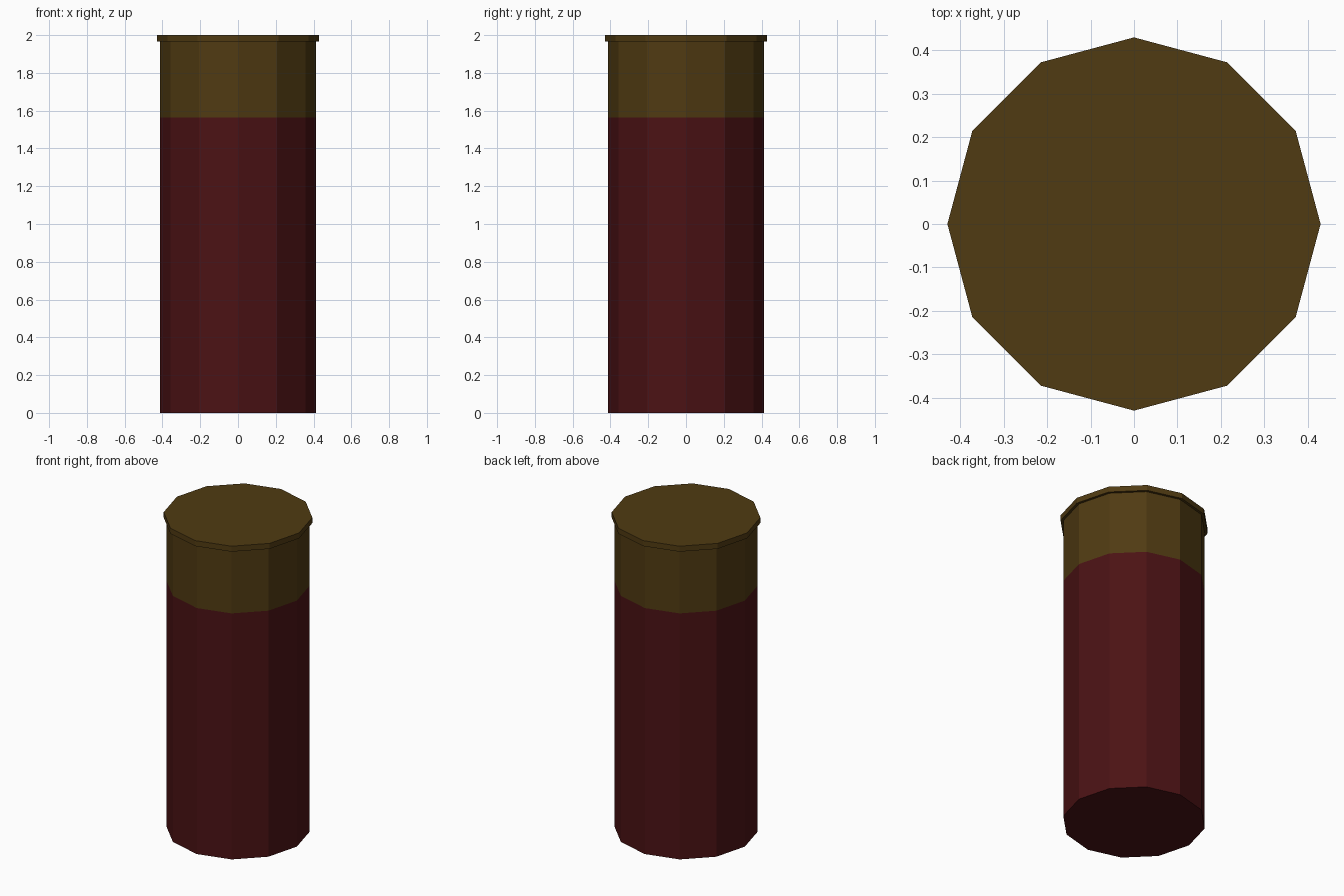
import bpy, bmesh
from math import cos, sin, tau

if "Cube" in bpy.data.objects:
    bpy.data.objects.remove(bpy.data.objects["Cube"])

SIDES = 12


def material(name, rgb):
    mat = bpy.data.materials.new(name)
    mat.diffuse_color = (*rgb, 1)
    mat.use_nodes = True
    mat.node_tree.nodes["Principled BSDF"].inputs["Base Color"].default_value = mat.diffuse_color
    return mat


def lathe(name, profile, mat, cap_bottom=False, cap_top=False):
    """Turn a (radius, z) profile into a faceted shell, listed bottom to top."""
    bm = bmesh.new()
    rings = [[bm.verts.new((r * cos(tau * i / SIDES), r * sin(tau * i / SIDES), z))
              for i in range(SIDES)] for r, z in profile]
    for low, high in zip(rings, rings[1:]):
        for i in range(SIDES):
            j = (i + 1) % SIDES
            bm.faces.new((low[i], low[j], high[j], high[i]))
    if cap_bottom:
        bm.faces.new(rings[0][::-1])
    if cap_top:
        bm.faces.new(rings[-1])
    mesh = bpy.data.meshes.new(name)
    bm.to_mesh(mesh)
    bm.free()
    mesh.materials.append(mat)
    obj = bpy.data.objects.new(name, mesh)
    bpy.context.collection.objects.link(obj)
    return obj


red = material("red_plastic", (0.07, 0.006, 0.007))
brass = material("brass", (0.08, 0.043, 0.006))

# Red tube, closed at the bottom
lathe("hull", [(0.414, 0), (0.414, 1.565)], red, cap_bottom=True)

# Brass collar with the projecting rim and flat end on top
lathe("brass_head", [(0.414, 1.565), (0.414, 1.965), (0.43, 1.965), (0.43, 2.0)],
      brass, cap_top=True)
